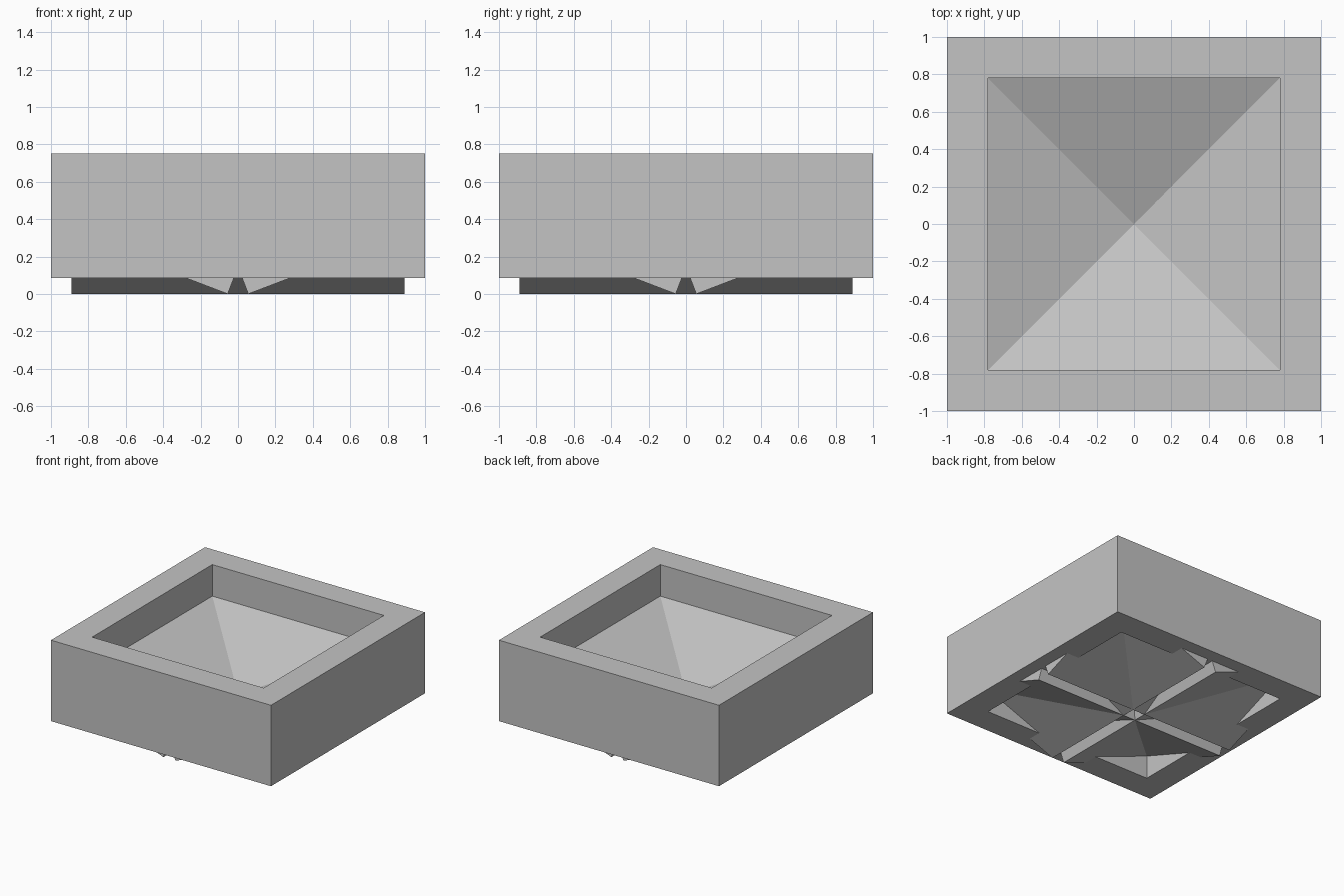
import bpy
import math

if "Cube" in bpy.data.objects:
    bpy.data.objects.remove(bpy.data.objects["Cube"])

# One plain grey for everything
grey = bpy.data.materials.new("plain grey")
grey.diffuse_color = (0.55, 0.55, 0.55, 1)
grey.use_nodes = True
grey.node_tree.nodes["Principled BSDF"].inputs["Base Color"].default_value = grey.diffuse_color


def make_object(name, verts, faces):
    mesh = bpy.data.meshes.new(name)
    mesh.from_pydata(verts, [], faces)
    mesh.materials.append(grey)
    obj = bpy.data.objects.new(name, mesh)
    bpy.context.collection.objects.link(obj)
    return obj


# Square frame: a rectangular wall section carried round four corners
OUTER, INNER, BOTTOM, TOP = 1.0, 0.78, 0.085, 0.75
section = [(OUTER, BOTTOM), (OUTER, TOP), (INNER, TOP), (INNER, BOTTOM)]
corners = [(1, 1), (-1, 1), (-1, -1), (1, -1)]
verts = [(sx * r, sy * r, z) for sx, sy in corners for r, z in section]
faces = []
for c in range(4):
    n = (c + 1) % 4
    for i in range(4):
        j = (i + 1) % 4
        faces.append((c * 4 + i, n * 4 + i, n * 4 + j, c * 4 + j))
make_object("square_frame", verts, faces)

# Four tilted slabs that overlap into a funnel, lowest edges near the centre
TILT = math.radians(20.9)
START, END, THICK, HALF = 0.055, 0.925, 0.2, 0.89
length = (END - START) / math.cos(TILT)


def slab_point(along, up):
    return (START + along * math.cos(TILT) - up * math.sin(TILT),
            along * math.sin(TILT) + up * math.cos(TILT))


profile = [slab_point(0, 0), slab_point(length, 0),
           slab_point(length, THICK), slab_point(0, THICK)]
slab_verts = [(r, y, z) for y in (-HALF, HALF) for r, z in profile]
slab_faces = [(0, 1, 2, 3), (7, 6, 5, 4)]
slab_faces += [(i, i + 4, (i + 1) % 4 + 4, (i + 1) % 4) for i in range(4)]
for k, side in enumerate(("right", "back", "left", "front")):
    slab = make_object("funnel_slab_" + side, slab_verts, slab_faces)
    slab.rotation_euler.z = k * math.pi / 2
